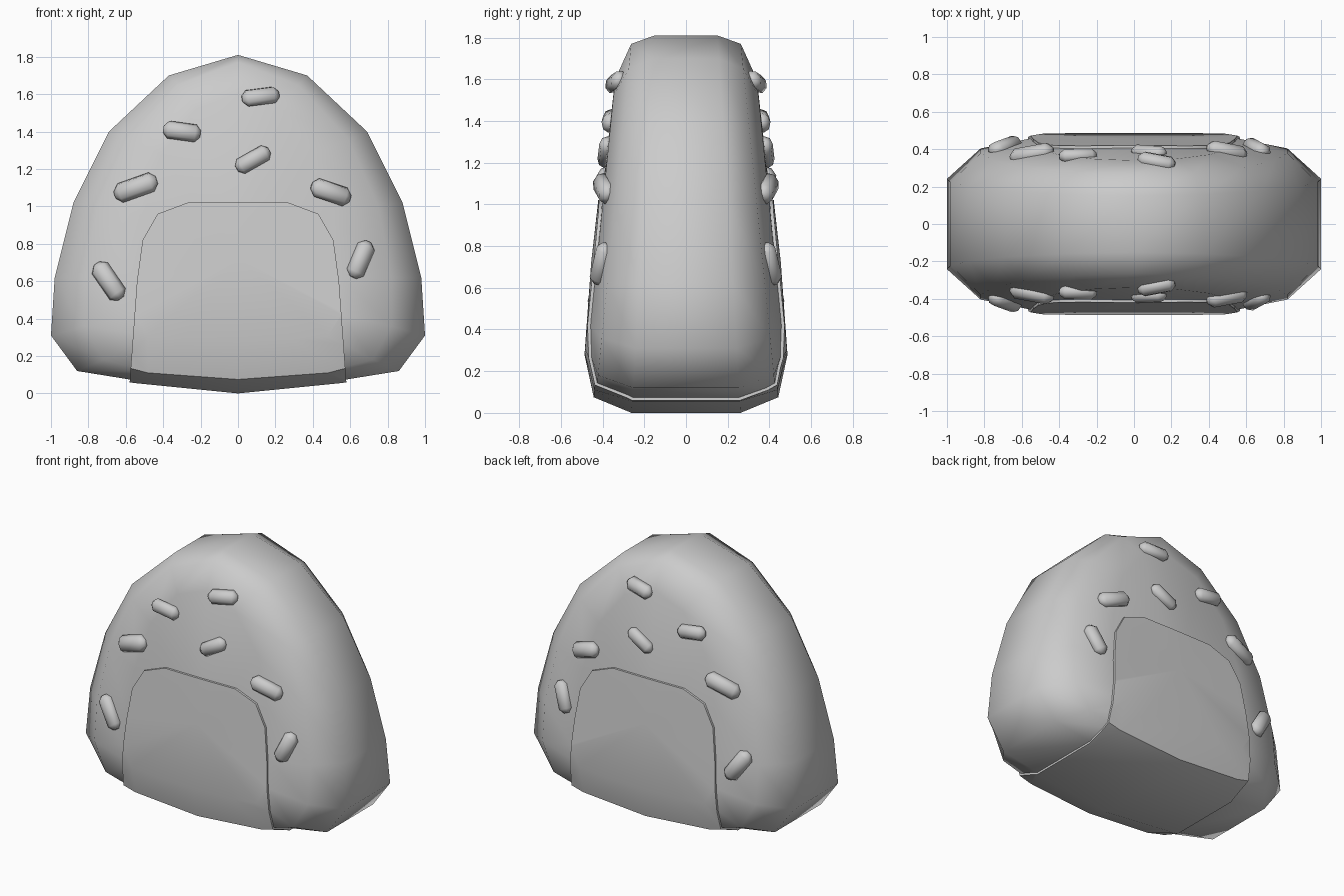
import bpy, bmesh
from math import radians
from mathutils import Matrix, Vector
from mathutils.bvhtree import BVHTree

cube = bpy.data.objects.get("Cube")
if cube:
    bpy.data.objects.remove(cube, do_unlink=True)

grey = bpy.data.materials.new("plain_grey")
grey.use_nodes = True
grey.diffuse_color = (0.6, 0.6, 0.6, 1)
grey.node_tree.nodes["Principled BSDF"].inputs["Base Color"].default_value = (0.6, 0.6, 0.6, 1)


def make_object(name, bm, smooth=True):
    bmesh.ops.recalc_face_normals(bm, faces=bm.faces)
    mesh = bpy.data.meshes.new(name)
    bm.to_mesh(mesh)
    obj = bpy.data.objects.new(name, mesh)
    bpy.context.collection.objects.link(obj)
    mesh.materials.append(grey)
    for p in mesh.polygons:
        p.use_smooth = smooth
    return obj


def mirrored(half):
    """Close a half outline, listed from top to bottom, across x = 0."""
    return half + [(-x, z) for x, z in half[-2:0:-1]]


# Rice body: three nested outlines per side, the depth growing towards the base
rim = mirrored([(0, 1.81), (.37, 1.70), (.69, 1.40), (.88, 1.02), (.98, .62),
                (1, .31), (.86, .12), (.55, .07), (0, .015)])
shoulder = mirrored([(0, 1.77), (.32, 1.65), (.59, 1.36), (.75, 1.0), (.82, .62),
                     (.82, .36), (.72, .18), (.48, .12), (0, .085)])
face = mirrored([(0, 1.6), (.22, 1.52), (.41, 1.28), (.51, .95), (.55, .62),
                 (.55, .42), (.48, .31), (.3, .29), (0, .28)])
layers = [(rim, .26, .06), (shoulder, .44, .1), (face, .5, .1)]


def body_mesh():
    bm = bmesh.new()
    rings = []
    for side in (-1, 1):
        for outline, depth, taper in (layers[::-1] if side < 0 else layers):
            rings.append([bm.verts.new((x, side * (depth - taper * z), z))
                          for x, z in outline])
    n = len(rim)
    for a, b in zip(rings, rings[1:]):
        for i in range(n):
            j = (i + 1) % n
            bm.faces.new((a[i], a[j], b[j], b[i]))
    for ring, side in ((rings[0], -1), (rings[-1], 1)):
        centre = bm.verts.new((0, side * .44, .72))
        for i in range(n):
            bm.faces.new((ring[i], ring[(i + 1) % n], centre))
    bmesh.ops.recalc_face_normals(bm, faces=bm.faces)
    bm.normal_update()
    return bm


bm = body_mesh()
tree = BVHTree.FromBMesh(bm)
make_object("rice_body", bm)

# Wrap: a slightly swollen copy of the body, kept only inside an arched prism
bm = body_mesh()
for v, normal in [(v, v.normal.copy()) for v in bm.verts]:
    v.co += normal * .015
wrap = make_object("seaweed_wrap", bm)

arch = mirrored([(0, 1.02), (.27, 1.02), (.43, .96), (.51, .82), (.54, .6),
                 (.58, .05), (.58, -.3), (0, -.3)])
bm = bmesh.new()
base = bm.faces.new([bm.verts.new((x, -1, z)) for x, z in arch])
sweep = bmesh.ops.extrude_face_region(bm, geom=[base])["geom"]
bmesh.ops.translate(bm, vec=(0, 2, 0),
                    verts=[g for g in sweep if isinstance(g, bmesh.types.BMVert)])
cutter = make_object("wrap_cutter", bm, False)
cutter.hide_render = True

trim = wrap.modifiers.new("trim", "BOOLEAN")
trim.operation, trim.solver, trim.object = "INTERSECT", "EXACT", cutter
bpy.ops.object.select_all(action="DESELECT")
bpy.context.view_layer.objects.active = wrap
wrap.select_set(True)
bpy.ops.object.modifier_apply(modifier="trim")
bpy.data.objects.remove(cutter, do_unlink=True)
bpy.ops.object.shade_smooth_by_angle(angle=radians(50))

# Seeds: x, z, tilt in degrees, length, width; the same on both faces
seeds = [(.12, 1.585, 12, .20, .095), (-.30, 1.40, -8, .20, .095),
         (.08, 1.25, 30, .20, .09), (-.545, 1.10, 17, .24, .11),
         (.495, 1.075, -16, .22, .105), (-.69, .60, -54, .23, .105),
         (.655, .715, 65, .21, .1)]
for side, label in ((-1, "front"), (1, "back")):
    for k, (x, z, tilt, length, width) in enumerate(seeds, 1):
        hit, normal, _, _ = tree.ray_cast(Vector((x, side * 2, z)), Vector((0, -side, 0)))
        along = Matrix.Rotation(radians(-tilt), 3, "Y") @ Vector((1, 0, 0))
        along = (along - normal * along.dot(normal)).normalized()
        across = normal.cross(along)
        frame = Matrix((across, normal, along)).transposed().to_4x4()
        bm = bmesh.new()
        bmesh.ops.create_cone(bm, cap_ends=True, segments=8, radius1=width / 2,
                              radius2=width / 2, depth=length)
        rims = [e for e in bm.edges if abs(e.verts[0].co.z - e.verts[1].co.z) < .01]
        bmesh.ops.bevel(bm, geom=rims, offset=width * .28, segments=1, affect="EDGES")
        bmesh.ops.transform(bm, verts=bm.verts,
                            matrix=Matrix.Translation(hit + normal * .005) @ frame
                            @ Matrix.Diagonal((1, .8, 1, 1)))
        make_object(f"{label}_seed_{k}", bm)
